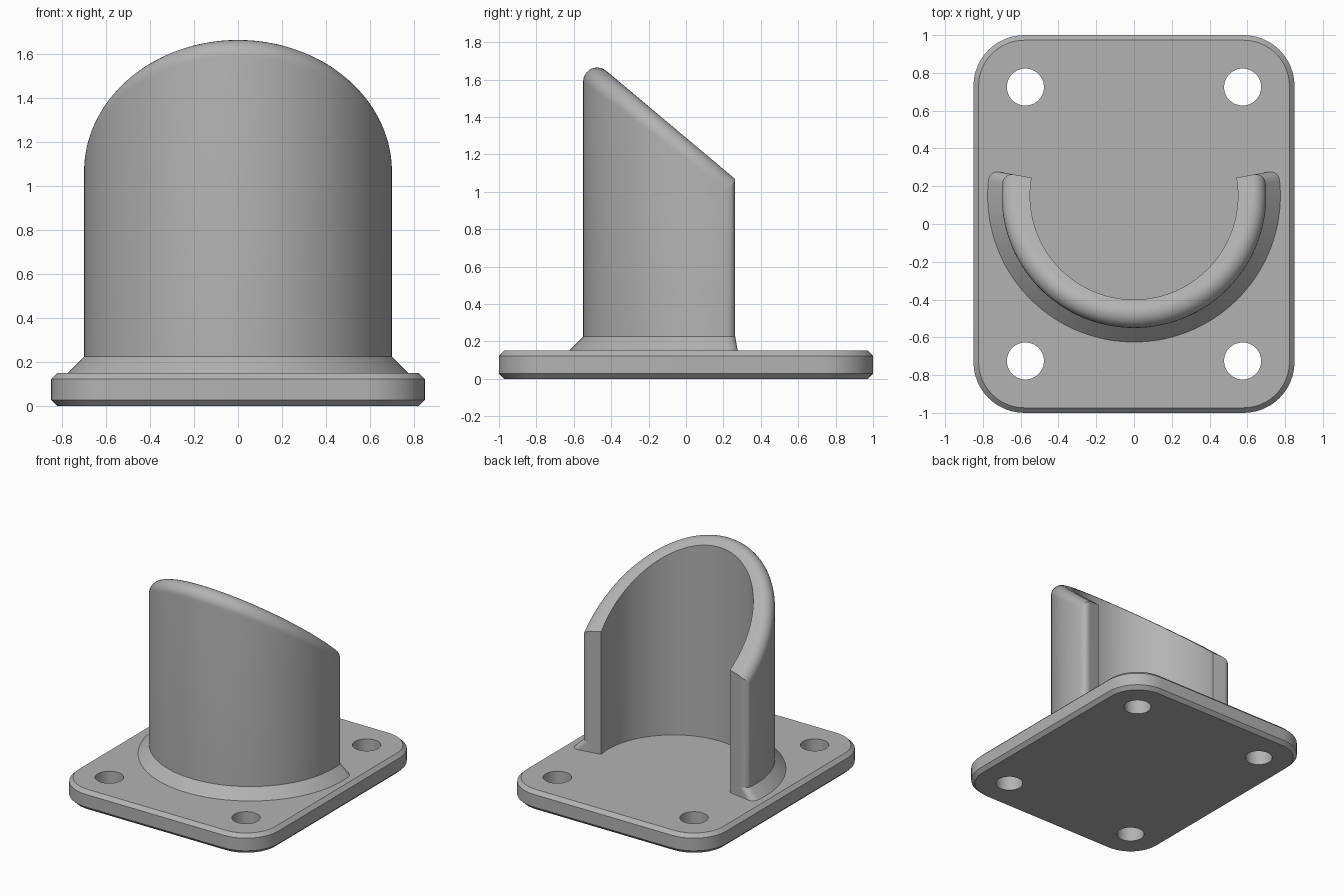
import bpy, bmesh, math
from mathutils import Vector

if "Cube" in bpy.data.objects:
    bpy.data.objects.remove(bpy.data.objects["Cube"])

grey = bpy.data.materials.new("grey")
grey.diffuse_color = (0.45, 0.45, 0.45, 1)
grey.use_nodes = True
grey.node_tree.nodes["Principled BSDF"].inputs["Base Color"].default_value = grey.diffuse_color

CY = 0.15                    # y of the curved wall's axis
R_IN, R_OUT = 0.55, 0.70     # wall radii
END = math.radians(10)       # angle of the wall's end faces
SLOPE = math.tan(math.radians(40))
ROUND, CORNER = 0.075, 0.05  # top edge and end corner roundings


def make(name, verts, faces):
    bm = bmesh.new()
    vs = [bm.verts.new(v) for v in verts]
    for f in faces:
        bm.faces.new([vs[i] for i in f])
    bmesh.ops.recalc_face_normals(bm, faces=bm.faces)
    me = bpy.data.meshes.new(name)
    bm.to_mesh(me)
    bm.free()
    me.materials.append(grey)
    ob = bpy.data.objects.new(name, me)
    bpy.context.collection.objects.link(ob)
    return ob


def loft(name, rings):
    """Closed solid through a stack of equal outlines; rings = [(points, z)]."""
    n = len(rings[0][0])
    verts = [(x, y, z) for pts, z in rings for x, y in pts]
    faces = [(k * n + i, k * n + (i + 1) % n, (k + 1) * n + (i + 1) % n, (k + 1) * n + i)
             for k in range(len(rings) - 1) for i in range(n)]
    faces += [tuple(range(n)), tuple(range((len(rings) - 1) * n, len(rings) * n))]
    return make(name, verts, faces)


def boolean(ob, cutter, operation):
    mod = ob.modifiers.new(operation.lower(), 'BOOLEAN')
    mod.operation, mod.object, mod.solver = operation, cutter, 'EXACT'
    cutter.hide_render = True
    cutter.hide_set(True)


def apply_and_smooth(ob):
    bpy.ops.object.select_all(action='DESELECT')
    bpy.context.view_layer.objects.active = ob
    ob.select_set(True)
    for mod in list(ob.modifiers):
        bpy.ops.object.modifier_apply(modifier=mod.name)
    bpy.ops.object.shade_smooth_by_angle(angle=math.radians(30))


def polar(r, a, cx=0, cy=CY):
    return (cx + r * math.cos(a), cy + r * math.sin(a))


def steps(a, b, n):
    return [a + (b - a) * i / n for i in range(n + 1)]


def sector(r, inner, bulge=0):
    """C-shaped outline with rounded outer corners, mirrored in x."""
    phi = math.asin(CORNER / (r - CORNER))
    c = polar(r - CORNER, END - phi)
    half = [polar(r + bulge, a) for a in steps(-math.pi / 2, END - phi, 40)]
    half += [polar(CORNER, a, *c) for a in steps(END - phi, END + math.pi / 2, 8)]
    half += [polar(inner, a) for a in steps(END, -math.pi / 2, 40)]
    return half + [(-x, y) for x, y in half[-2:0:-1]]


def rounded_rect(inset):
    r = 0.27 - inset
    return [polar(r, q * math.pi / 2 + a, sx * 0.58, sy * 0.73)
            for q, (sx, sy) in enumerate([(1, 1), (-1, 1), (-1, -1), (1, -1)])
            for a in steps(0, math.pi / 2, 12)]


# base plate with chamfered rims and four bolt holes
CH = 0.027
plate = loft("base_plate", [(rounded_rect(CH), 0), (rounded_rect(0), CH),
                            (rounded_rect(0), 0.15 - CH), (rounded_rect(CH), 0.15)])
for sx in (-1, 1):
    for sy in (-1, 1):
        circle = [polar(0.098, 2 * math.pi * i / 48, sx * 0.575, sy * 0.725) for i in range(48)]
        boolean(plate, loft("hole_cutter", [(circle, -0.1), (circle, 0.3)]), 'DIFFERENCE')
apply_and_smooth(plate)

# sloped foot around the wall
foot = loft("flared_foot", [(sector(0.775, 0.62), 0.15), (sector(R_OUT, 0.62), 0.225)])
apply_and_smooth(foot)


# curved wall with a slanted top and a rounded outer rim
def top(y):
    return 1.083 - SLOPE * (y - 0.245)


normal = Vector((0, SLOPE, 1)).normalized()
verts, sections = [], steps(math.radians(-205), math.radians(25), 115)
for a in sections:
    out = Vector((math.cos(a), math.sin(a), 0))
    x, y = polar(R_IN, a)
    verts += [(x, y, 0.15), (x, y, top(y))]
    x, y = polar(R_OUT - ROUND, a)
    centre = Vector((x, y, top(y) - ROUND / normal.z))
    verts += [centre + ROUND * normal.slerp(out, t) for t in steps(0, 1, 10)]
    verts.append((*polar(R_OUT, a), 0.15))
n = len(verts) // len(sections)
faces = [(k * n + i, k * n + (i + 1) % n, (k + 1) * n + (i + 1) % n, (k + 1) * n + i)
         for k in range(len(sections) - 1) for i in range(n)]
faces += [tuple(range(n)), tuple(range(len(verts) - n, len(verts)))]
wall = make("curved_wall", verts, faces)
trim = sector(R_OUT, 0.4, bulge=0.06)
boolean(wall, loft("wall_trim", [(trim, 0), (trim, 2)]), 'INTERSECT')
apply_and_smooth(wall)

# remove the helpers
for ob in list(bpy.data.objects):
    if ob.hide_render:
        bpy.data.objects.remove(ob)
